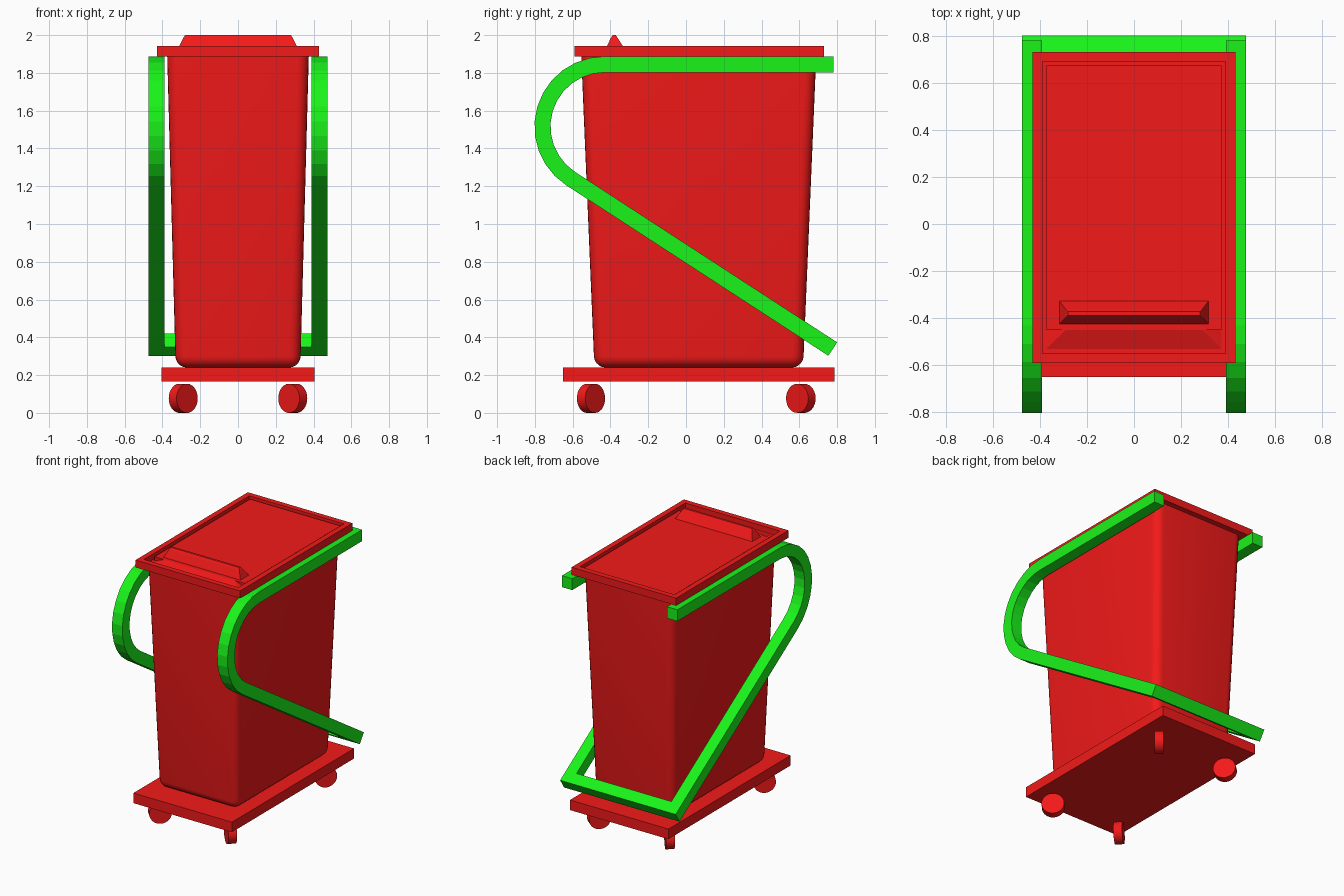
import bpy, bmesh, math
from mathutils import Vector, Matrix

if "Cube" in bpy.data.objects:
    bpy.data.objects.remove(bpy.data.objects["Cube"])


def material(name, color):
    m = bpy.data.materials.new(name)
    m.diffuse_color = color
    m.use_nodes = True
    m.node_tree.nodes["Principled BSDF"].inputs["Base Color"].default_value = m.diffuse_color
    return m


RED = material("red_plastic", (0.9, 0.01, 0.01, 1))
GREEN = material("green_metal", (0.01, 0.9, 0.01, 1))


def finish(name, bm, mat, smooth=False):
    bmesh.ops.recalc_face_normals(bm, faces=bm.faces[:])
    me = bpy.data.meshes.new(name)
    bm.to_mesh(me)
    bm.free()
    me.materials.append(mat)
    ob = bpy.data.objects.new(name, me)
    bpy.context.collection.objects.link(ob)
    if smooth:
        bpy.ops.object.select_all(action='DESELECT')
        ob.select_set(True)
        bpy.context.view_layer.objects.active = ob
        bpy.ops.object.shade_smooth_by_angle(angle=math.radians(35))
    return ob


def add_box(bm, x, y0, y1, z0, z1):
    mat = Matrix.Translation((0, (y0 + y1) / 2, (z0 + z1) / 2)) @ Matrix.Diagonal((2 * x, y1 - y0, z1 - z0, 1))
    return bmesh.ops.create_cube(bm, size=1, matrix=mat)["verts"]


def hull(name, points, mat):
    # points are (half width, y, z), mirrored in x
    bm = bmesh.new()
    for x, y, z in points:
        bm.verts.new((x, y, z))
        bm.verts.new((-x, y, z))
    bmesh.ops.convex_hull(bm, input=bm.verts[:])
    bmesh.ops.dissolve_limit(bm, angle_limit=0.01, verts=bm.verts[:], edges=bm.edges[:])
    return finish(name, bm, mat)


# Tapered bin body with rounded corners and bottom
bm = bmesh.new()
for v in add_box(bm, 0.375, -0.555, 0.69, 0.24, 1.9):
    if v.co.z < 1:
        v.co.x *= 0.33 / 0.375
        v.co.y = -0.485 if v.co.y < 0 else 0.62
edges = [e for e in bm.edges if min(v.co.z for v in e.verts) < 1]
bmesh.ops.bevel(bm, geom=edges, offset=0.06, segments=5, profile=0.5, affect='EDGES')
finish("bin_body", bm, RED, True)

# Lid slab with a pocket in its top
bm = bmesh.new()
add_box(bm, 0.43, -0.59, 0.73, 1.888, 1.943)
bm.normal_update()
top = max(bm.faces, key=lambda f: f.calc_center_median().z)
bmesh.ops.inset_region(bm, faces=[top], thickness=0.058)
inner = bmesh.ops.extrude_face_region(bm, geom=[top])
for v in inner["geom"]:
    if isinstance(v, bmesh.types.BMVert):
        v.co.z = 1.9
if top.is_valid:
    bmesh.ops.delete(bm, geom=[top], context='FACES_ONLY')
finish("lid", bm, RED)

# Lid panel, its front ramp, and the grip ridge
bm = bmesh.new()
add_box(bm, 0.372, -0.45, 0.672, 1.9, 1.93)
finish("lid_panel", bm, RED)
hull("lid_ramp", [(0.29, -0.45, 1.93), (0.372, -0.53, 1.901), (0.372, -0.45, 1.901),
                  (0.29, -0.45, 1.901)], RED)
hull("lid_grip", [(0.318, -0.425, 1.928), (0.29, -0.398, 1.985), (0.28, -0.388, 2.0),
                  (0.28, -0.372, 2.0), (0.29, -0.362, 1.985), (0.318, -0.325, 1.928)], RED)

# Base platform
bm = bmesh.new()
add_box(bm, 0.405, -0.65, 0.785, 0.165, 0.24)
finish("base_platform", bm, RED)

# Four swivelled wheels
R, T = 0.077, 0.06
for sx in (-1, 1):
    for sy, y, ang in ((-1, -0.503, 47), (1, 0.608, 40)):
        yaw = math.radians(ang) * -sx * sy
        bm = bmesh.new()
        m = (Matrix.Translation((sx * 0.29, y, R)) @ Matrix.Rotation(yaw, 4, 'Z')
             @ Matrix.Rotation(math.pi / 2, 4, 'Y'))
        bmesh.ops.create_cone(bm, cap_ends=True, segments=28, radius1=R, radius2=R, depth=T, matrix=m)
        finish(("front" if sy < 0 else "rear") + ("_left" if sx < 0 else "_right") + "_wheel",
               bm, RED, True)

# Square tube frame: top rail, bend, sloping leg on both sides
H, RAD, CY, CZ = 0.0425, 0.329, -0.431, 1.516
path = [Vector((0.78, 1.845))]
normals = [Vector((0, 1))]
END = math.radians(236.9)
for i in range(13):
    a = math.pi / 2 + (END - math.pi / 2) * i / 12
    n = Vector((math.cos(a), math.sin(a)))
    path.append(Vector((CY, CZ)) + RAD * n)
    normals.append(n)
path.append(Vector((0.777, 0.338)))
normals.append(normals[-1])

bm = bmesh.new()
for s in (-1, 1):
    rings = []
    for p, n in zip(path, normals):
        rings.append([bm.verts.new((s * x, *(p + n * o))) for x, o in
                      ((0.39, -H), (0.475, -H), (0.475, H), (0.39, H))])
    for a, b in zip(rings, rings[1:]):
        for k in range(4):
            bm.faces.new((a[k], a[(k + 1) % 4], b[(k + 1) % 4], b[k]))
    bm.faces.new(rings[0])
    bm.faces.new(rings[-1])
finish("side_frames", bm, GREEN)

# Cross bar joining the leg ends at the back
d = (path[-1] - path[-2]).normalized()
n = normals[-1]
bm = bmesh.new()
ends = [[bm.verts.new((x, *(path[-1] - d * back + n * o))) for back, o in
         ((0, -H), (0, H), (2 * H, H), (2 * H, -H))] for x in (-0.39, 0.39)]
for k in range(4):
    bm.faces.new((ends[0][k], ends[0][(k + 1) % 4], ends[1][(k + 1) % 4], ends[1][k]))
for e in ends:
    bm.faces.new(e)
finish("rear_cross_bar", bm, GREEN)
